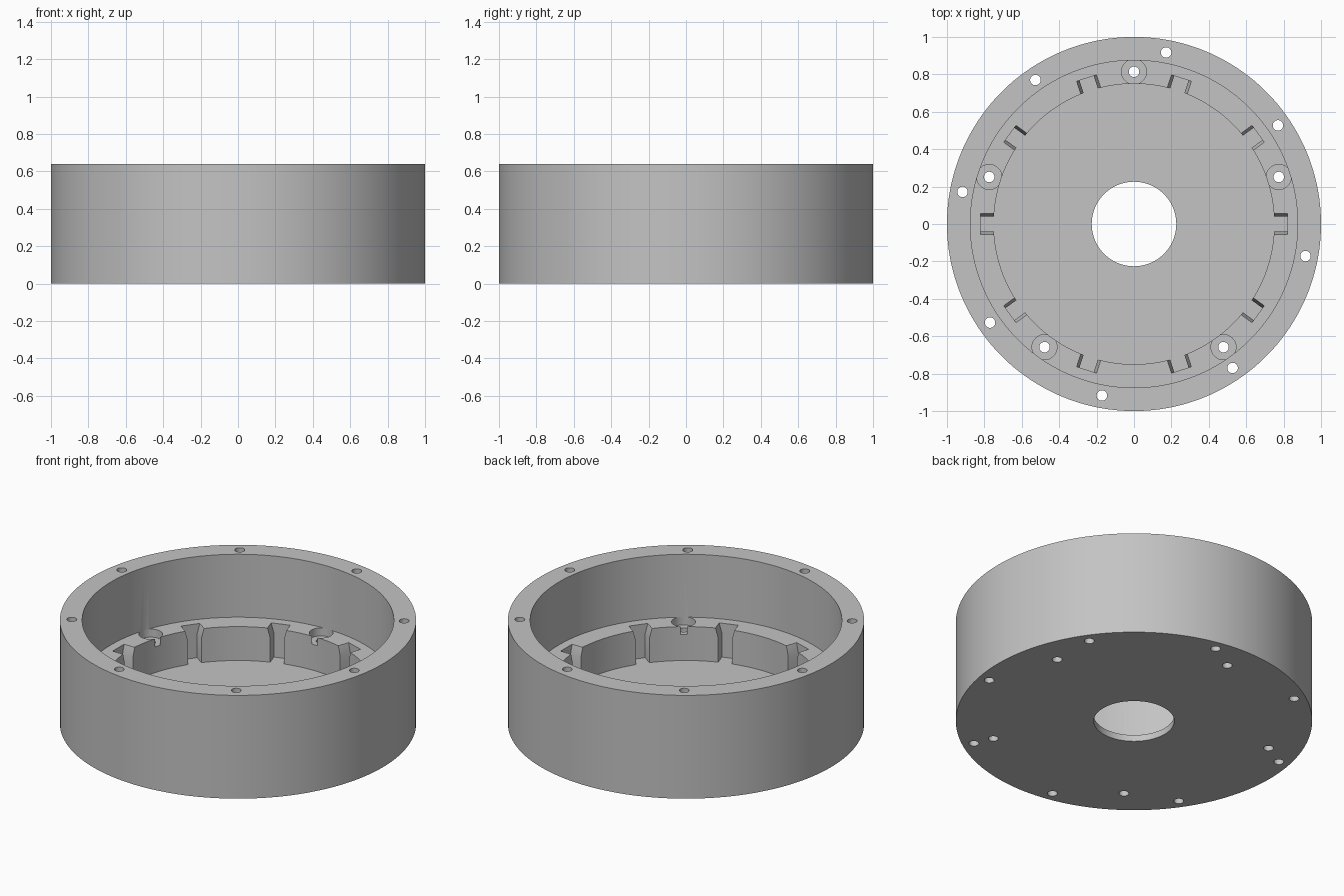
import bpy, bmesh
from math import cos, sin, pi, radians

cube = bpy.data.objects.get("Cube")
if cube:
    bpy.data.objects.remove(cube, do_unlink=True)

HEIGHT, LEDGE, FLOOR = 0.64, 0.25, 0.04
R_OUT, R_UPPER, R_LOWER, R_CENTRE = 1.0, 0.875, 0.75, 0.226
R_HOLE = 0.028


def loft(bm, loops, closed):
    """Skin matching point loops; closed joins last to first, else the ends are capped."""
    rings = [[bm.verts.new(p) for p in loop] for loop in loops]
    n = len(rings[0])
    pairs = list(zip(rings, rings[1:]))
    if closed:
        pairs.append((rings[-1], rings[0]))
    else:
        bm.faces.new(rings[0][::-1])
        bm.faces.new(rings[-1])
    for a, b in pairs:
        for i in range(n):
            j = (i + 1) % n
            bm.faces.new((a[i], a[j], b[j], b[i]))


def turned(bm, profile, segments, centre=(0, 0), closed=False):
    """Revolve (radius, z) points about a vertical axis."""
    loops = [[(centre[0] + r * cos(2 * pi * k / segments),
               centre[1] + r * sin(2 * pi * k / segments), z)
              for k in range(segments)] for r, z in profile]
    loft(bm, loops, closed)


def make_object(name, bm):
    bmesh.ops.recalc_face_normals(bm, faces=bm.faces)
    mesh = bpy.data.meshes.new(name)
    bm.to_mesh(mesh)
    bm.free()
    obj = bpy.data.objects.new(name, mesh)
    bpy.context.collection.objects.link(obj)
    return obj


def polar(radius, degrees):
    return radius * cos(radians(degrees)), radius * sin(radians(degrees))


# Stepped round housing with a thin floor and a centre opening
bm = bmesh.new()
turned(bm, [(R_CENTRE, 0), (R_OUT, 0), (R_OUT, HEIGHT), (R_UPPER, HEIGHT),
            (R_UPPER, LEDGE), (R_LOWER, LEDGE), (R_LOWER, FLOOR), (R_CENTRE, FLOOR)],
       180, closed=True)
housing = make_object("housing", bm)

bm = bmesh.new()
# Eight through holes in the rim
for k in range(8):
    turned(bm, [(R_HOLE, -0.1), (R_HOLE, HEIGHT + 0.1)], 32, polar(0.933, 79.4 + 45 * k))

# Five counterbored through holes in the ledge
for k in range(5):
    turned(bm, [(R_HOLE, -0.1), (R_HOLE, LEDGE - 0.05), (0.067, LEDGE - 0.05),
                (0.067, LEDGE + 0.0005)], 48, polar(0.814, 90 + 72 * k))

# Ten flared slots in the lower wall
half = [(0.04, FLOOR), (0.04, LEDGE - 0.06), (0.056, LEDGE), (0.056, LEDGE + 0.02)]
section = half + [(-y, z) for y, z in reversed(half)]
for k in range(10):
    c, s = polar(1, 36 * k)
    loft(bm, [[(x * c - y * s, x * s + y * c, z) for y, z in section]
              for x in (0.735, 0.82)], False)
cutter = make_object("hole_and_slot_cutter", bm)
cutter.hide_render = True

# Cut, then discard the cutter
cut = housing.modifiers.new("holes_and_slots", "BOOLEAN")
cut.operation, cut.solver, cut.object = "DIFFERENCE", "EXACT", cutter
bpy.ops.object.select_all(action="DESELECT")
bpy.context.view_layer.objects.active = housing
housing.select_set(True)
bpy.ops.object.modifier_apply(modifier=cut.name)
bpy.data.objects.remove(cutter, do_unlink=True)
bpy.ops.object.shade_smooth_by_angle(angle=radians(25))

# Plain grey finish
grey = bpy.data.materials.new("light_grey")
grey.use_nodes = True
colour = (0.55, 0.55, 0.55, 1)
grey.diffuse_color = colour
grey.node_tree.nodes["Principled BSDF"].inputs["Base Color"].default_value = colour
housing.data.materials.clear()
housing.data.materials.append(grey)
